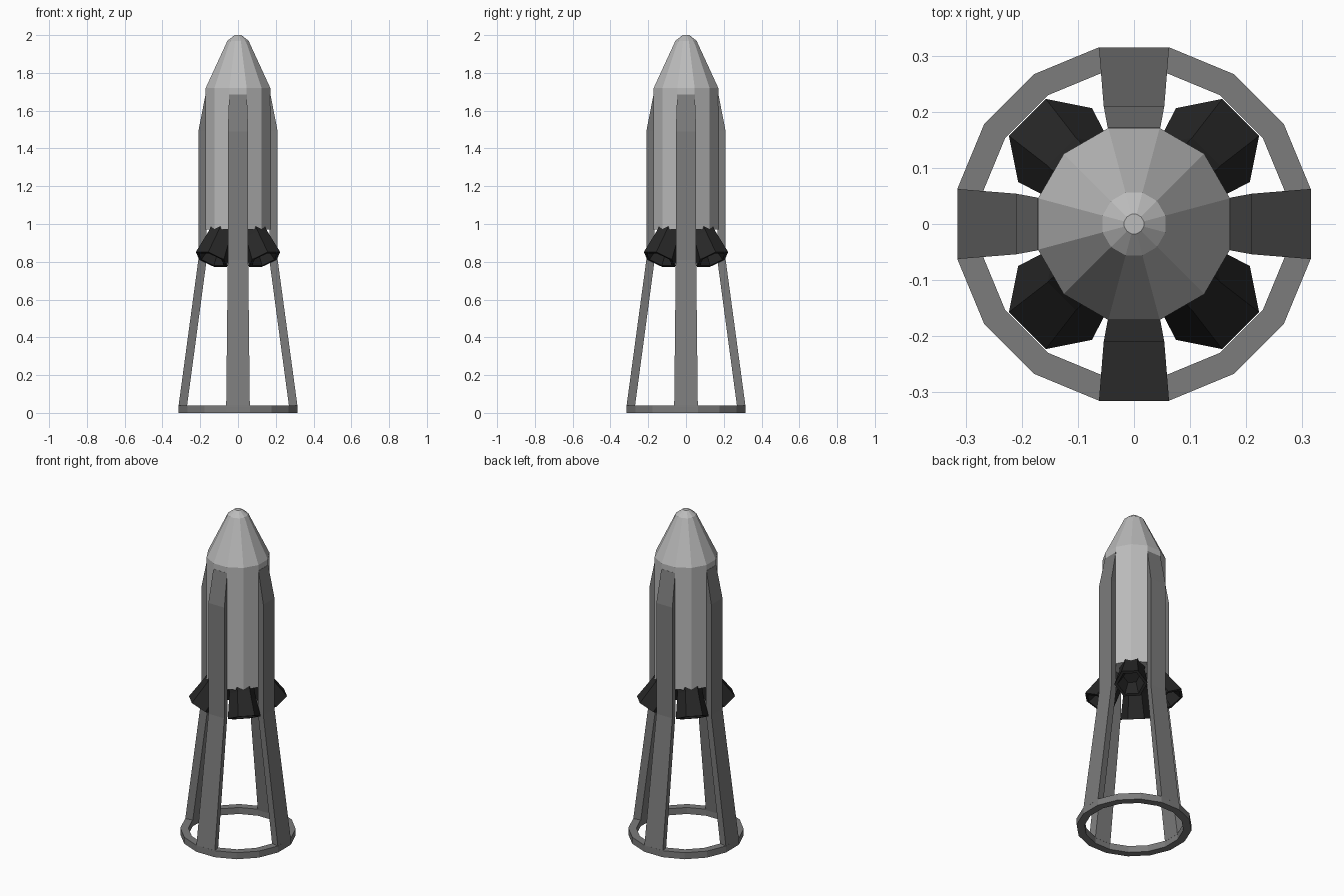
import bpy, bmesh
from math import pi, sin, cos, radians
from mathutils import Matrix

if "Cube" in bpy.data.objects:
    bpy.data.objects.remove(bpy.data.objects["Cube"])


def material(name, v):
    m = bpy.data.materials.new(name)
    m.diffuse_color = (v, v, v, 1)
    m.use_nodes = True
    m.node_tree.nodes["Principled BSDF"].inputs["Base Color"].default_value = m.diffuse_color
    return m


def finish(bm, name, mat=None):
    bmesh.ops.recalc_face_normals(bm, faces=bm.faces)
    me = bpy.data.meshes.new(name)
    bm.to_mesh(me)
    bm.free()
    ob = bpy.data.objects.new(name, me)
    bpy.context.collection.objects.link(ob)
    if mat:
        me.materials.append(mat)
    return ob


def lathe(name, profile, sides, closed=False, mat=None, matrix=None):
    """Flat-sided revolve of (radius, z) points, with a flat facing +x."""
    bm = bmesh.new()
    rings = []
    for r, z in profile:
        angles = [(i + 0.5) * 2 * pi / sides for i in range(sides)]
        rings.append([bm.verts.new((r * cos(a), r * sin(a), z)) for a in angles])
    pairs = list(zip(rings, rings[1:]))
    if closed:
        pairs.append((rings[-1], rings[0]))
    else:
        bm.faces.new(rings[0])
        bm.faces.new(rings[-1])
    for a, b in pairs:
        for i in range(sides):
            j = (i + 1) % sides
            bm.faces.new((a[i], a[j], b[j], b[i]))
    if matrix:
        bm.transform(matrix)
    return finish(bm, name, mat)


hull_grey = material("hull_grey", 0.5)
leg_grey = material("leg_grey", 0.2)
engine_black = material("engine_black", 0.02)

# Fuselage with pointed nose
lathe("fuselage", [(0.177, 0.97), (0.177, 1.72), (0.058, 1.97), (0.018, 2.0)],
      12, mat=hull_grey)

# Landing ring
lathe("landing_ring", [(0.321, 0), (0.321, 0.04), (0.276, 0.04), (0.276, 0)],
      16, closed=True, mat=leg_grey)

# Legs: (outer radius, inner radius, z, outer half width, inner half width)
sections = [(0.315, 0.27, 0.035, 0.0625, 0.054),
            (0.21, 0.166, 0.81, 0.054, 0.044),
            (0.21, 0.166, 1.49, 0.054, 0.044),
            (0.172, 0.166, 1.685, 0.047, 0.044)]
for k in range(4):
    bm = bmesh.new()
    loops = [[bm.verts.new(p) for p in ((ro, -wo, z), (ro, wo, z), (ri, wi, z), (ri, -wi, z))]
             for ro, ri, z, wo, wi in sections]
    for a, b in zip(loops, loops[1:]):
        for i in range(4):
            j = (i + 1) % 4
            bm.faces.new((a[i], a[j], b[j], b[i]))
    bm.faces.new(loops[0])
    bm.faces.new(loops[-1])
    bm.transform(Matrix.Rotation(k * pi / 2, 4, 'Z'))
    finish(bm, f"leg_{k + 1}", leg_grey)

# Engine bells, tilted outward on the diagonals, with hollow mouths
bell = [(0.07, 0.19), (0.071, 0.14), (0.093, 0.0), (0.075, 0.0), (0.045, 0.08)]
for k in range(4):
    place = (Matrix.Rotation(pi / 4 + k * pi / 2, 4, 'Z')
             @ Matrix.Translation((0.199, 0, 0.812))
             @ Matrix.Rotation(radians(-30), 4, 'Y'))
    lathe(f"engine_bell_{k + 1}", bell, 6, mat=engine_black, matrix=place)
